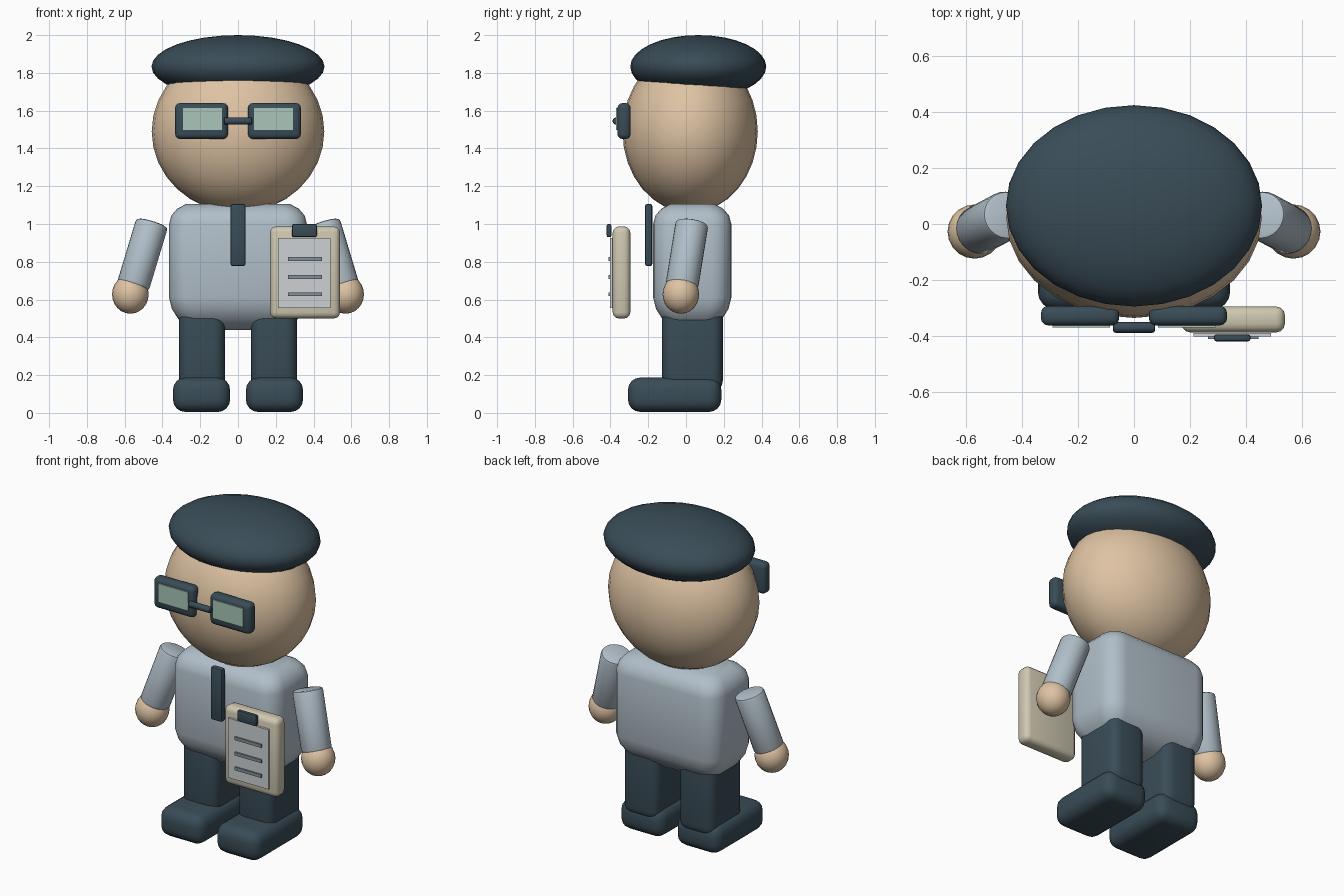
import bpy, bmesh, math
from mathutils import Vector

if "Cube" in bpy.data.objects:
    bpy.data.objects.remove(bpy.data.objects["Cube"])


def mat(name, r, g, b):
    lin = [((c / 255 + 0.055) / 1.055) ** 2.4 for c in (r, g, b)]
    m = bpy.data.materials.new(name)
    m.diffuse_color = (*lin, 1)
    m.use_nodes = True
    m.node_tree.nodes["Principled BSDF"].inputs["Base Color"].default_value = m.diffuse_color
    return m


DARK = mat("dark slate", 57, 76, 87)
SKIN = mat("skin", 222, 195, 163)
SHIRT = mat("pale blue grey", 177, 191, 201)
BOARD = mat("beige", 207, 200, 177)
LENS = mat("pale green glass", 168, 198, 186)
PAPER = mat("paper", 205, 209, 212)
LINE = mat("grey ink", 130, 143, 153)


def finish(name, bm, material, angle=35):
    bmesh.ops.recalc_face_normals(bm, faces=bm.faces)
    me = bpy.data.meshes.new(name)
    bm.to_mesh(me)
    bm.free()
    ob = bpy.data.objects.new(name, me)
    bpy.context.collection.objects.link(ob)
    me.materials.append(material)
    bpy.ops.object.select_all(action='DESELECT')
    ob.select_set(True)
    bpy.context.view_layer.objects.active = ob
    bpy.ops.object.shade_smooth_by_angle(angle=math.radians(angle))
    return ob


def box(name, x, y, z, material, bevel=0.0, segments=3):
    """Rounded box from (min, max) ranges."""
    bm = bmesh.new()
    bmesh.ops.create_cube(bm, size=1)
    for v in bm.verts:
        for i, (a, b) in enumerate((x, y, z)):
            v.co[i] = (a + b) / 2 + v.co[i] * (b - a)
    if bevel:
        bmesh.ops.bevel(bm, geom=bm.edges[:], offset=bevel, segments=segments,
                        profile=0.5, affect='EDGES')
    return finish(name, bm, material)


def ellipsoid(name, centre, radii, material, u=28, v=16):
    bm = bmesh.new()
    bmesh.ops.create_uvsphere(bm, u_segments=u, v_segments=v, radius=1)
    for w in bm.verts:
        w.co = Vector(centre) + Vector([w.co[i] * radii[i] for i in range(3)])
    return finish(name, bm, material, 60)


def rod(name, a, b, radius, material, bevel, sides=24):
    """Cylinder from a to b with softened rims."""
    a, b = Vector(a), Vector(b)
    bm = bmesh.new()
    bmesh.ops.create_cone(bm, cap_ends=True, segments=sides, radius1=radius,
                          radius2=radius, depth=(b - a).length)
    rims = [e for e in bm.edges if abs(e.verts[0].co.z - e.verts[1].co.z) < 1e-5]
    bmesh.ops.bevel(bm, geom=rims, offset=bevel, segments=2, profile=0.5,
                    affect='EDGES')
    rot = (b - a).to_track_quat('Z', 'Y')
    for v in bm.verts:
        v.co = rot @ v.co + (a + b) / 2
    return finish(name, bm, material)


def torso():
    """Stacked rounded rectangles, softer at the hem than at the shoulders."""
    rings = [(0.44, 0.15), (0.455, 0.10), (0.495, 0.05), (0.55, 0.015), (0.61, 0),
             (1.0, 0), (1.045, 0.012), (1.08, 0.042), (1.106, 0.09)]
    hx, hy, cy, r, n = 0.365, 0.207, 0.033, 0.11, 5
    bm = bmesh.new()
    loops = []
    for z, inset in rings:
        rr = max(r - inset * 0.5, 0.03)
        loop = []
        for q, (sx, sy) in enumerate(((1, 1), (-1, 1), (-1, -1), (1, -1))):
            for k in range(n + 1):
                t = math.pi / 2 * (q + k / n)
                loop.append(bm.verts.new((
                    sx * (hx - inset - rr) + rr * math.cos(t),
                    cy + sy * (hy - inset - rr) + rr * math.sin(t), z)))
        loops.append(loop)
    for lo, hi in zip(loops, loops[1:]):
        for i in range(len(lo)):
            j = (i + 1) % len(lo)
            bm.faces.new((lo[i], lo[j], hi[j], hi[i]))
    bm.faces.new(loops[0][::-1])
    bm.faces.new(loops[-1])
    finish("torso", bm, SHIRT, 45)


# Head, beret and body
ellipsoid("head", (0, 0.022, 1.49), (0.457, 0.358, 0.43), SKIN)
ellipsoid("beret", (0, 0.065, 1.833), (0.458, 0.36, 0.167), DARK)
torso()
box("tie", (-0.04, 0.04), (-0.217, -0.178), (0.777, 1.106), DARK, 0.012, 2)

# Paired parts on both sides
for s, side in ((-1, "right"), (1, "left")):
    def span(a, b):
        return tuple(sorted((s * a, s * b)))
    rod("arm_" + side, (s * 0.455, 0.032, 1.005), (s * 0.556, -0.022, 0.67),
        0.087, SHIRT, 0.015)
    ellipsoid("hand_" + side, (s * 0.57, -0.027, 0.628), (0.097, 0.097, 0.103), SKIN, 20, 12)
    box("leg_" + side, span(0.07, 0.312), (-0.127, 0.195), (0.11, 0.62), DARK, 0.06, 4)
    box("shoe_" + side, span(0.042, 0.344), (-0.307, 0.187), (0.005, 0.187), DARK, 0.065, 4)
    box("glasses_frame_" + side, span(0.053, 0.333), (-0.363, -0.293), (1.45, 1.64),
        DARK, 0.026, 3)
    box("lens_" + side, span(0.085, 0.292), (-0.37, -0.361), (1.497, 1.613), LENS)

# Glasses bridge
rod("glasses_bridge", (-0.075, -0.37, 1.545), (0.075, -0.37, 1.545), 0.019, DARK, 0.008, 12)

# Clipboard with paper, written lines and clip
box("clipboard", (0.17, 0.54), (-0.388, -0.295), (0.50, 0.987), BOARD, 0.032, 3)
box("paper", (0.212, 0.49), (-0.402, -0.389), (0.555, 0.925), PAPER)
for i, z in enumerate((0.815, 0.72, 0.628)):
    box(f"paper_line_{i + 1}", (0.264, 0.446), (-0.411, -0.402), (z - 0.01, z + 0.01), LINE)
box("clip", (0.286, 0.417), (-0.42, -0.395), (0.93, 1.0), DARK, 0.009, 2)
